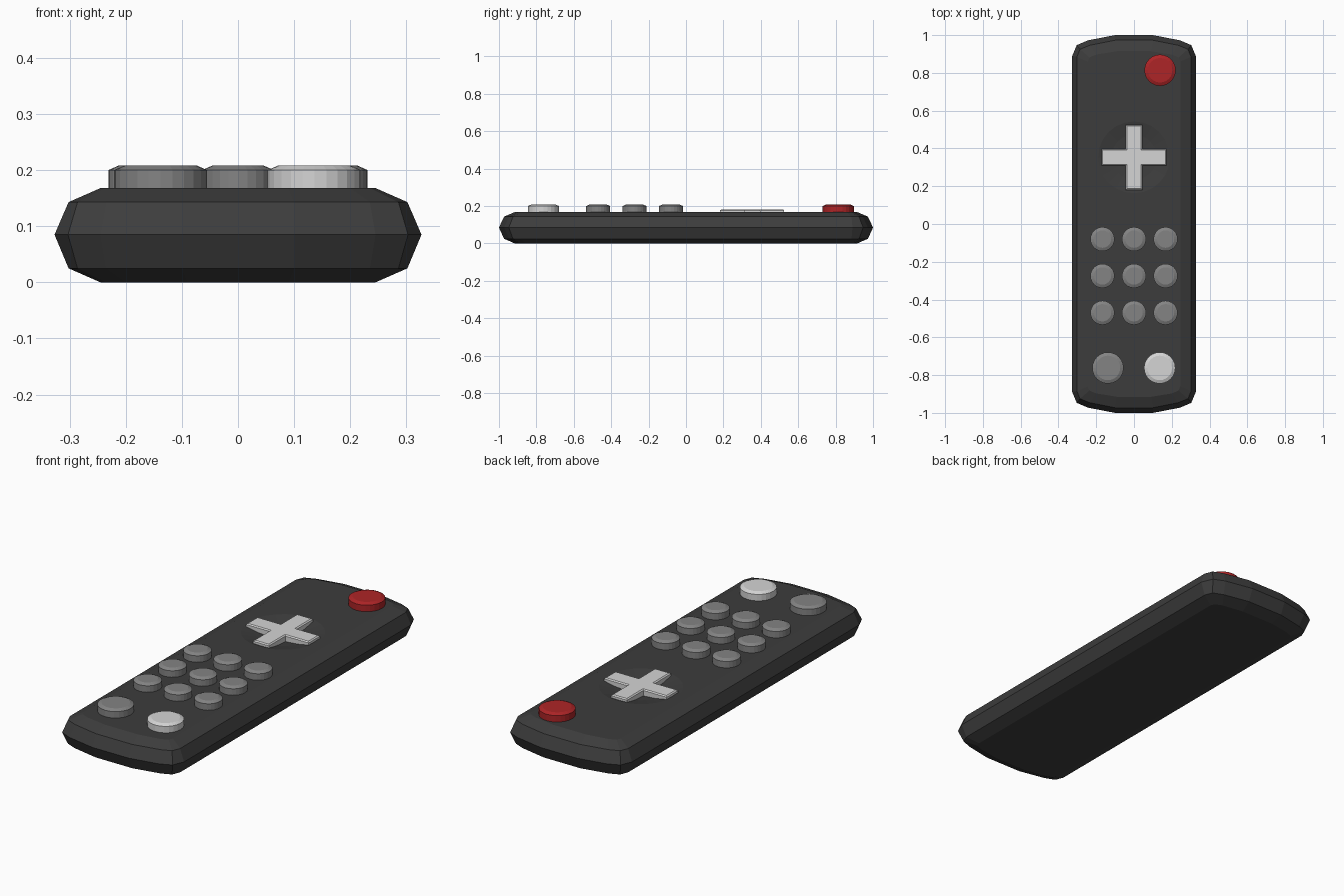
import bpy, bmesh, math

if "Cube" in bpy.data.objects:
    bpy.data.objects.remove(bpy.data.objects["Cube"])

def material(name, rgb):
    m = bpy.data.materials.new(name)
    m.diffuse_color = (*rgb, 1)
    m.use_nodes = True
    m.node_tree.nodes["Principled BSDF"].inputs["Base Color"].default_value = m.diffuse_color
    return m

BLACK = material("charcoal plastic", (0.046, 0.046, 0.046))
GREY = material("grey rubber", (0.23, 0.23, 0.23))
LIGHT = material("light grey plastic", (0.66, 0.66, 0.66))
RED = material("red plastic", (0.42, 0.018, 0.02))

def loft(name, rings, mat, loc=(0, 0, 0)):
    """Skin a stack of equal-length rings and cap both ends."""
    bm = bmesh.new()
    loops = [[bm.verts.new(p) for p in r] for r in rings]
    for a, b in zip(loops, loops[1:]):
        for i in range(len(a)):
            j = (i + 1) % len(a)
            bm.faces.new((a[i], a[j], b[j], b[i]))
    bm.faces.new(loops[0][::-1])
    bm.faces.new(loops[-1])
    bmesh.ops.recalc_face_normals(bm, faces=bm.faces)
    me = bpy.data.meshes.new(name)
    bm.to_mesh(me)
    bm.free()
    me.materials.append(mat)
    ob = bpy.data.objects.new(name, me)
    ob.location = loc
    bpy.context.collection.objects.link(ob)
    return ob

def mirrored(quarter, z):
    """Turn a quarter outline (from +x round to +y) into a full ring."""
    half = quarter + [(-x, y) for x, y in reversed(quarter)]
    return [(x, y, z) for x, y in half + [(-x, -y) for x, y in half]]

# Body: rounded ends, bevelled top and bottom
mid = [(0.327, 0.89), (0.303, 0.947), (0.245, 0.972), (0.1, 1.0)]
shoulder = [(0.302, 0.885), (0.286, 0.925), (0.235, 0.946), (0.1, 0.973)]
flat = [(0.245, 0.86), (0.236, 0.882), (0.2, 0.897), (0.09, 0.915)]
body = loft("body", [mirrored(flat, 0), mirrored(shoulder, 0.025), mirrored(mid, 0.085),
                     mirrored(shoulder, 0.143), mirrored(flat, 0.168)], BLACK)

def circle(r, z, n=24):
    return [(r * math.cos(2 * math.pi * i / n), r * math.sin(2 * math.pi * i / n), z)
            for i in range(n)]

# Shallow dish cut under the direction pad
PAD_Y = 0.353
cutter = loft("dish_cutter", [circle(0.05, -0.02), circle(0.12, -0.014),
                              circle(0.19, 0), circle(0.25, 0.012)],
              BLACK, (0, PAD_Y, 0.168))
cutter.hide_render = True
cutter.hide_viewport = True
cut = body.modifiers.new("dish", 'BOOLEAN')
cut.operation = 'DIFFERENCE'
cut.solver = 'EXACT'
cut.object = cutter

# Direction pad: cross with a small stepped edge
def cross(inset, z):
    a, w = 0.172 - inset, 0.044 - inset
    q = [(a, -w), (a, w), (w, w)]
    pts = []
    for k in range(4):
        pts += q
        q = [(-y, x) for x, y in q]
    return [(x, y, z) for x, y in pts]

loft("direction_pad", [cross(0, 0.145), cross(0, 0.176), cross(0.006, 0.181)],
     LIGHT, (0, PAD_Y, 0))

# Round buttons
def button(name, x, y, r, mat):
    loft(name, [circle(r, 0.16), circle(r, 0.2), circle(r - 0.018, 0.208)], mat, (x, y, 0))

for row, y in enumerate((-0.08, -0.275, -0.47)):
    for col, x in enumerate((-0.167, 0, 0.167)):
        button(f"number_button_{row * 3 + col + 1}", x, y, 0.064, GREY)
button("lower_left_button", -0.138, -0.762, 0.083, GREY)
button("lower_right_button", 0.136, -0.762, 0.083, LIGHT)
button("power_button", 0.138, 0.814, 0.083, RED)
